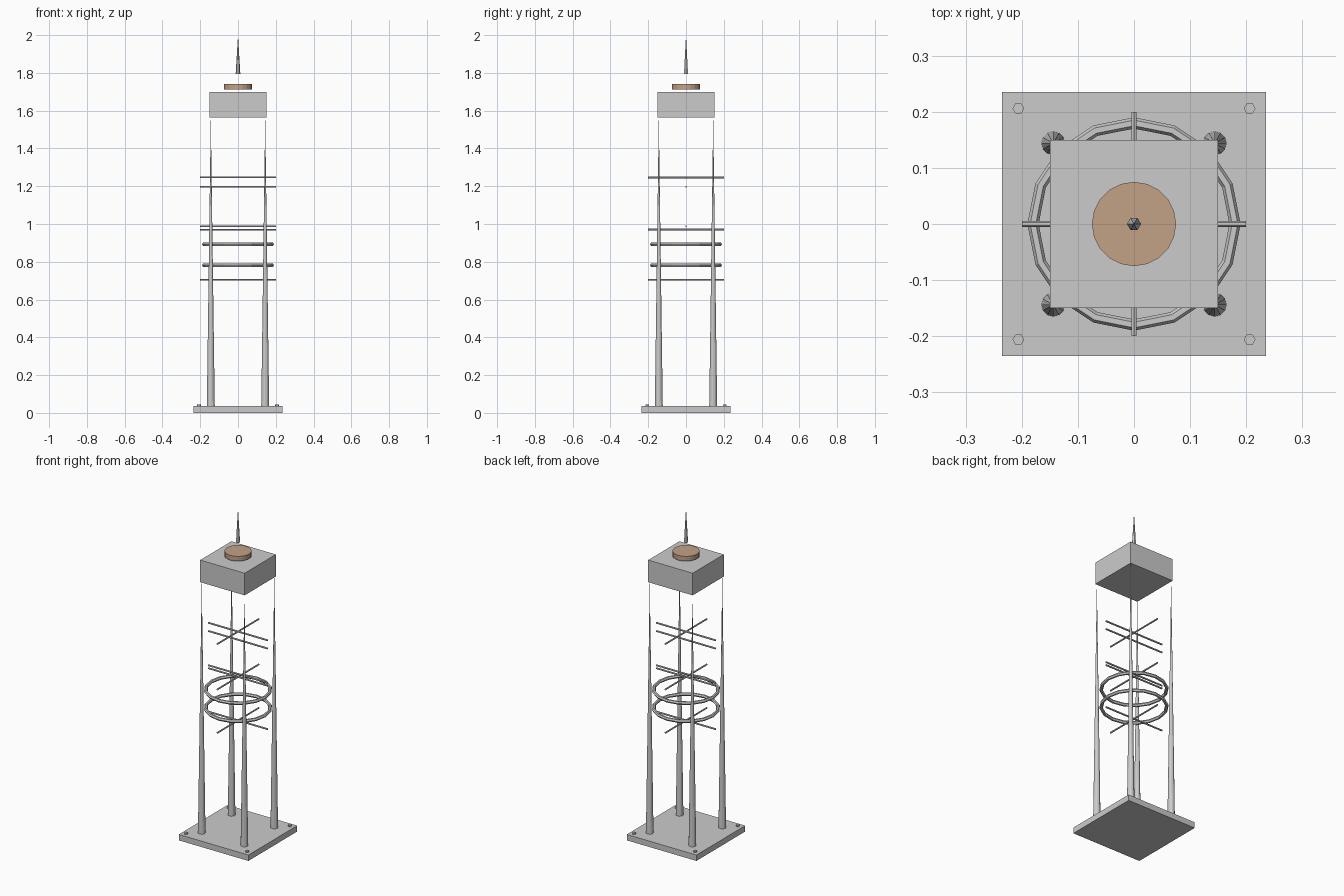
import bpy
from math import pi

if "Cube" in bpy.data.objects:
    bpy.data.objects.remove(bpy.data.objects["Cube"])


def box(name, half, z0, z1):
    bpy.ops.mesh.primitive_cube_add(size=1, location=(0, 0, (z0 + z1) / 2))
    ob = bpy.context.object
    ob.name = name
    ob.scale = (2 * half, 2 * half, z1 - z0)
    return ob


def cone(name, sides, r0, r1, z0, z1, x=0, y=0):
    bpy.ops.mesh.primitive_cone_add(vertices=sides, radius1=r0, radius2=r1, depth=z1 - z0,
                                    location=(x, y, (z0 + z1) / 2), rotation=(0, 0, pi / 2))
    ob = bpy.context.object
    ob.name = name
    return ob


def rod(name, z, axis):
    rot = (0, pi / 2, 0) if axis == "x" else (pi / 2, 0, 0)
    bpy.ops.mesh.primitive_cylinder_add(vertices=6, radius=0.005, depth=0.4,
                                        location=(0, 0, z), rotation=rot)
    bpy.context.object.name = name


# Base plate, with a tapered leg and a bolt at each corner
box("base_plate", 0.235, 0, 0.036)
for sx in (-1, 1):
    for sy in (-1, 1):
        cone("leg", 12, 0.021, 0, 0.036, 1.566, sx * 0.144, sy * 0.144)
        cone("bolt", 6, 0.0105, 0.0105, 0.03, 0.045, sx * 0.206, sy * 0.206)

# Cross rods
for z in (0.705, 0.97, 0.988, 1.197, 1.247):
    rod("cross_rod_x", z, "x")
for z in (0.705, 0.97, 1.247):
    rod("cross_rod_y", z, "y")

# Rings round the legs
for z in (0.782, 0.893):
    bpy.ops.mesh.primitive_torus_add(major_segments=16, minor_segments=6, major_radius=0.18,
                                     minor_radius=0.01, location=(0, 0, z))
    bpy.context.object.name = "ring"

# Top block, coloured disc and floating spire
box("top_block", 0.15, 1.565, 1.70)
disc = cone("top_disc", 20, 0.075, 0.075, 1.711, 1.74)
copper = bpy.data.materials.new("copper")
copper.diffuse_color = (0.55, 0.36, 0.24, 1)
copper.use_nodes = True
copper.node_tree.nodes["Principled BSDF"].inputs["Base Color"].default_value = copper.diffuse_color
disc.data.materials.append(copper)
cone("spire", 6, 0.0125, 0, 1.793, 2.0)
